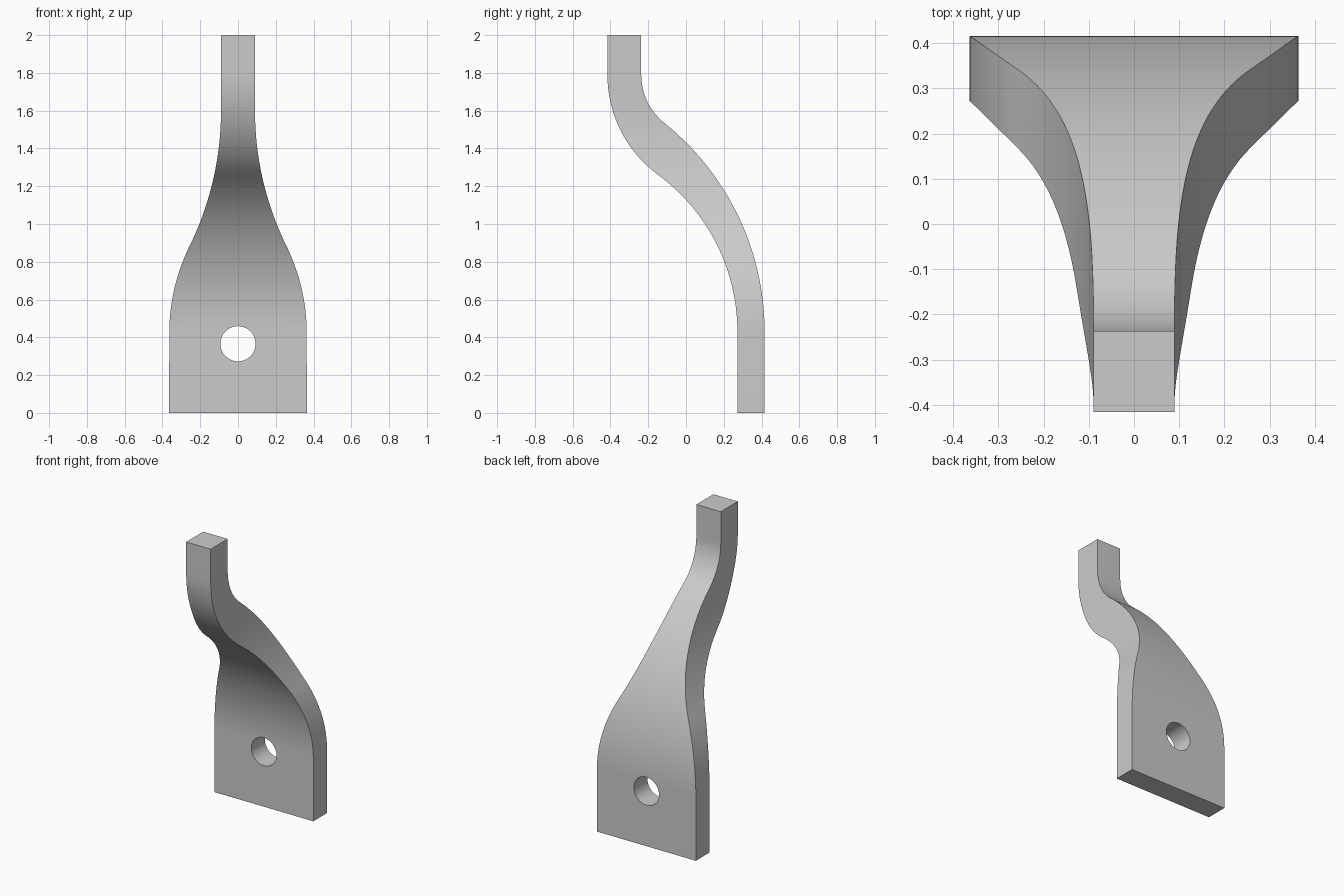
import bpy
import bmesh
import math

cube = bpy.data.objects.get("Cube")
if cube:
    bpy.data.objects.remove(cube, do_unlink=True)

HEIGHT = 2.0
BEND_START, BEND_END = 0.43, 1.79


def s_curve(z, low, high, z0, z1, share):
    """Two tangent arcs joining a vertical line at 'low' to one at 'high'.
    'share' is the lower arc's part of the whole bend."""
    if z <= z0:
        return low
    if z >= z1:
        return high
    drop, rise = low - high, z1 - z0
    total = rise / math.sin(2 * math.atan(drop / rise))
    if z - z0 <= share * rise:
        r = total * share
        return low - (r - math.sqrt(r * r - (z - z0) ** 2))
    r = total * (1 - share)
    return high + (r - math.sqrt(r * r - (z1 - z) ** 2))


def half_width(z):
    return s_curve(z, 0.364, 0.09, 0.42, 1.6, 0.393)


def front_y(z):
    return s_curve(z, 0.272, -0.416, BEND_START, BEND_END, 0.611)


def back_y(z):
    return s_curve(z, 0.416, -0.237, BEND_START, BEND_END, 0.812)


# One plain grey
grey = bpy.data.materials.new("plain grey")
grey.use_nodes = True
colour = (0.6, 0.6, 0.6, 1.0)
grey.diffuse_color = colour
grey.node_tree.nodes["Principled BSDF"].inputs["Base Color"].default_value = colour


def add_object(name, bm):
    bmesh.ops.recalc_face_normals(bm, faces=bm.faces)
    mesh = bpy.data.meshes.new(name)
    bm.to_mesh(mesh)
    bm.free()
    mesh.materials.append(grey)
    obj = bpy.data.objects.new(name, mesh)
    bpy.context.collection.objects.link(obj)
    return obj


# Bent, tapering bar: a stack of rectangles lofted upwards
steps = 72
levels = [0.0]
levels += [BEND_START + (BEND_END - BEND_START) * i / steps for i in range(steps + 1)]
levels.append(HEIGHT)
bm = bmesh.new()
rings = []
for z in levels:
    w, f, b = half_width(z), front_y(z), back_y(z)
    corners = ((-w, f), (w, f), (w, b), (-w, b))
    rings.append([bm.verts.new((x, y, z)) for x, y in corners])
for lower, upper in zip(rings, rings[1:]):
    for i in range(4):
        j = (i + 1) % 4
        bm.faces.new((lower[i], lower[j], upper[j], upper[i]))
bm.faces.new(rings[0])
bm.faces.new(rings[-1])
bar = add_object("bent_bar", bm)

# Round bolt hole through the wide foot
bm = bmesh.new()
bmesh.ops.create_cone(bm, cap_ends=True, segments=64, radius1=0.093, radius2=0.093, depth=0.6)
cutter = add_object("hole_cutter", bm)
cutter.location = (0, 0.344, 0.366)
cutter.rotation_euler.x = math.pi / 2
cutter.hide_render = True

hole = bar.modifiers.new("bolt_hole", 'BOOLEAN')
hole.operation = 'DIFFERENCE'
hole.solver = 'EXACT'
hole.object = cutter

bpy.ops.object.select_all(action='DESELECT')
bar.select_set(True)
bpy.context.view_layer.objects.active = bar
bpy.ops.object.modifier_apply(modifier=hole.name)
bpy.data.objects.remove(cutter, do_unlink=True)
bpy.ops.object.shade_smooth_by_angle(angle=math.radians(30))
